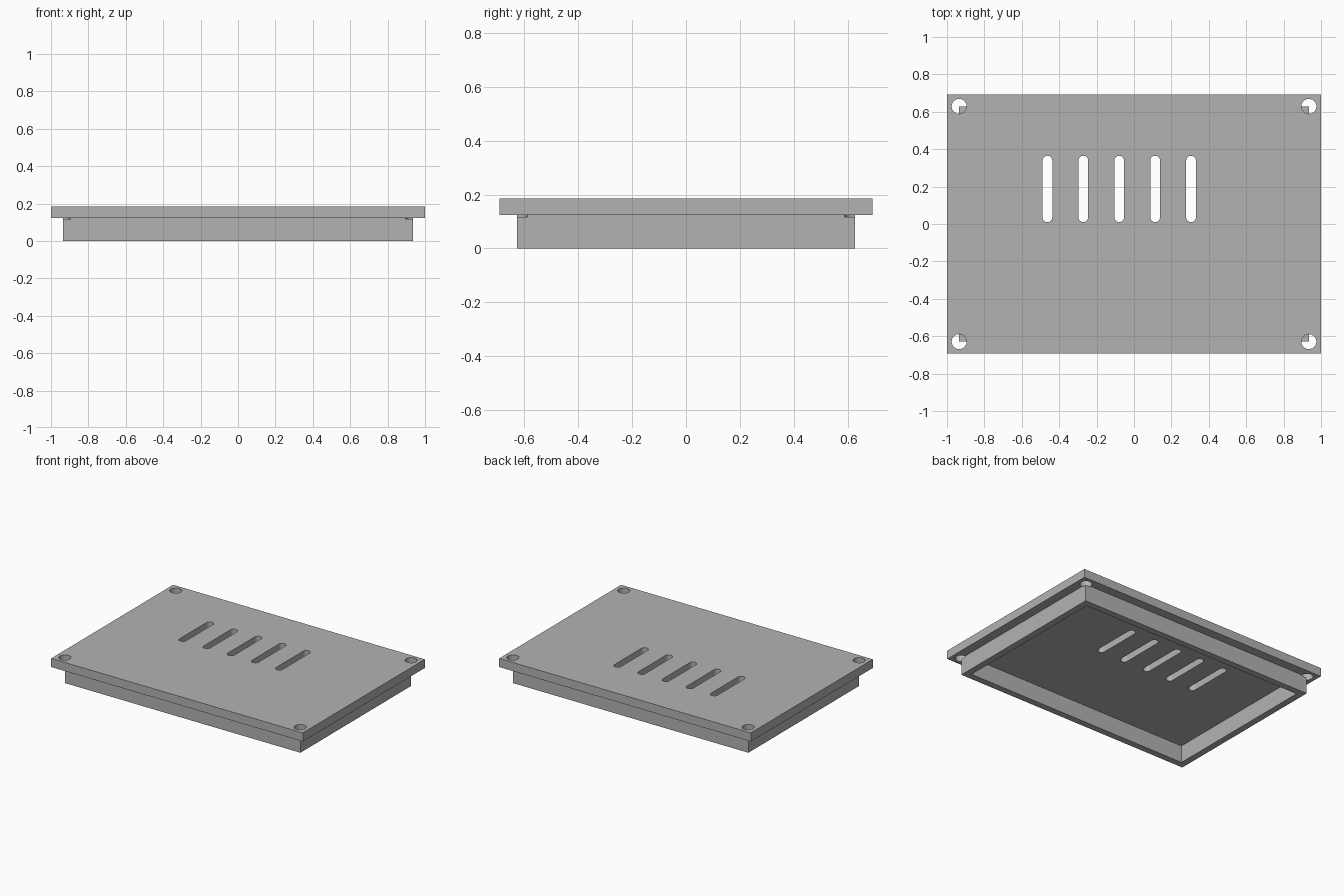
import bpy, bmesh, math

old = bpy.data.objects.get("Cube")
if old:
    bpy.data.objects.remove(old, do_unlink=True)

grey = bpy.data.materials.new("plain_grey")
grey.use_nodes = True
grey.diffuse_color = (0.45, 0.45, 0.45, 1)
grey.node_tree.nodes["Principled BSDF"].inputs["Base Color"].default_value = grey.diffuse_color

PLATE_X, PLATE_Y = 1.0, 0.692
SKIRT_X, SKIRT_Y = 0.935, 0.627
WALL = 0.047
LEDGE, TOP = 0.123, 0.185


def prism(name, outlines, z0, z1):
    """Extrude closed outlines straight up from z0 to z1."""
    bm = bmesh.new()
    for outline in outlines:
        low = [bm.verts.new((x, y, z0)) for x, y in outline]
        high = [bm.verts.new((x, y, z1)) for x, y in outline]
        bm.faces.new(low[::-1])
        bm.faces.new(high)
        n = len(low)
        for i in range(n):
            j = (i + 1) % n
            bm.faces.new((low[i], low[j], high[j], high[i]))
    mesh = bpy.data.meshes.new(name)
    bm.to_mesh(mesh)
    bm.free()
    mesh.materials.append(grey)
    obj = bpy.data.objects.new(name, mesh)
    bpy.context.collection.objects.link(obj)
    return obj


def rectangle(x, y):
    return [(-x, -y), (x, -y), (x, y), (-x, y)]


def rounded(cx, y0, y1, r, steps=16):
    """Vertical slot outline; a circle when y0 equals y1."""
    arc = [math.pi * i / steps for i in range(steps + 1)]
    if y0 == y1:
        arc = arc[:-1]
    upper = [(cx + r * math.cos(a), y1 + r * math.sin(a)) for a in arc]
    lower = [(cx - r * math.cos(a), y0 - r * math.sin(a)) for a in arc]
    return upper + lower


def combine(target, tool, operation):
    mod = target.modifiers.new(tool.name, "BOOLEAN")
    mod.operation = operation
    mod.solver = "EXACT"
    mod.object = tool
    bpy.context.view_layer.objects.active = target
    bpy.ops.object.modifier_apply(modifier=mod.name)
    bpy.data.objects.remove(tool, do_unlink=True)


# Flat plate with a hollow skirt beneath
lid = prism("vented_lid", [rectangle(PLATE_X, PLATE_Y)], LEDGE, TOP)
combine(lid, prism("skirt", [rectangle(SKIRT_X, SKIRT_Y)], 0, 0.15), "UNION")
combine(lid, prism("cavity", [rectangle(SKIRT_X - WALL, SKIRT_Y - WALL)], -0.1, LEDGE), "DIFFERENCE")

# Corner screw holes, just nicking the skirt corners
holes = [rounded(sx * SKIRT_X, sy * 0.629, sy * 0.629, 0.04) for sx in (-1, 1) for sy in (-1, 1)]
combine(lid, prism("screw_holes", holes, 0.117, 0.3), "DIFFERENCE")

# Row of vent slots
slots = [rounded(-0.463 + 0.192 * i, 0.036, 0.339, 0.026) for i in range(5)]
combine(lid, prism("vent_slots", slots, 0.05, 0.3), "DIFFERENCE")

bpy.ops.object.select_all(action="DESELECT")
lid.select_set(True)
bpy.context.view_layer.objects.active = lid
bpy.ops.object.shade_smooth_by_angle(angle=math.radians(30))
